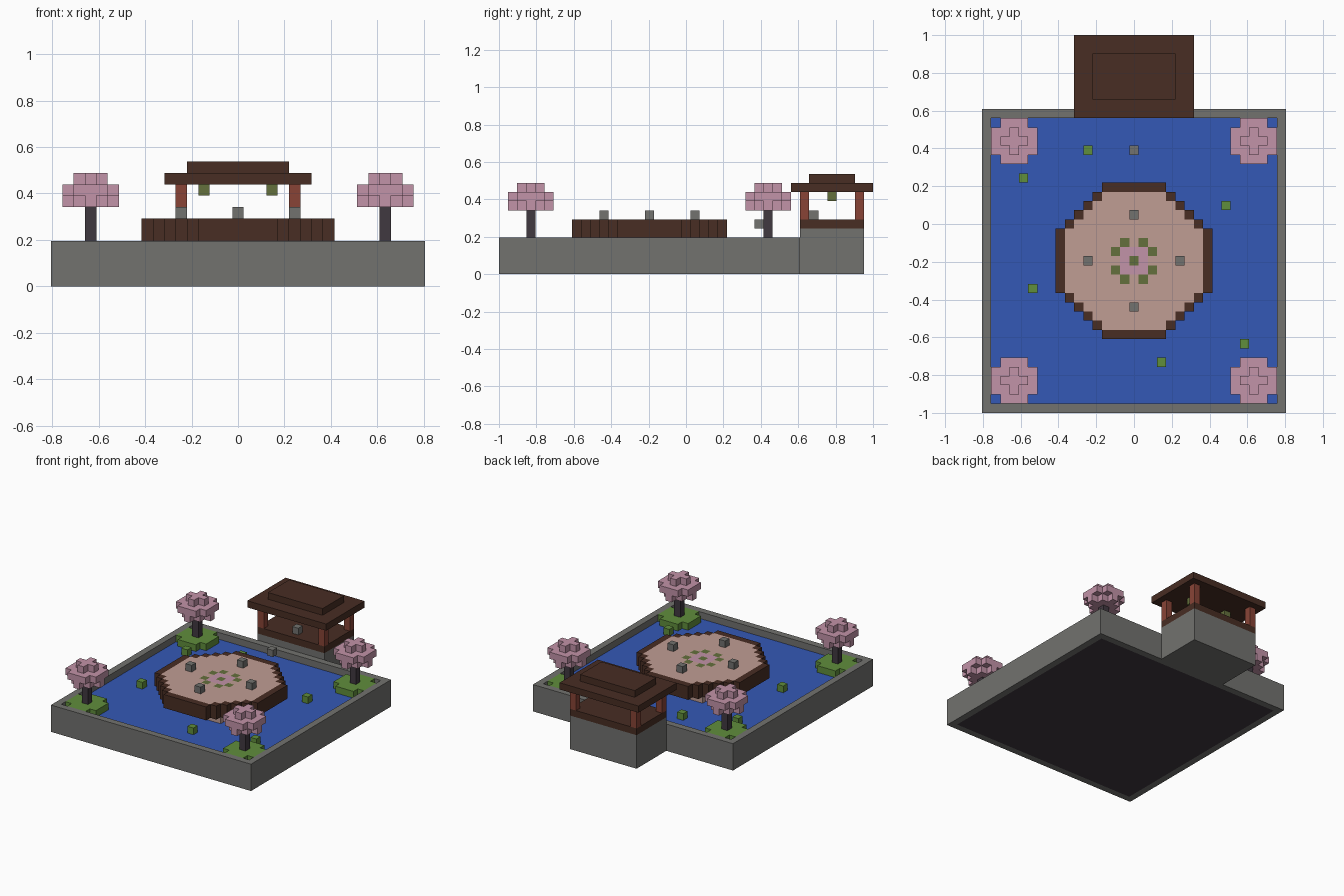
import bpy, bmesh
from mathutils import Vector

V = 2 / 41            # edge of one block
MID = 16              # block row through the middle of the pond

if "Cube" in bpy.data.objects:
    bpy.data.objects.remove(bpy.data.objects["Cube"], do_unlink=True)


def material(name, rgb):
    """Flat colour given as 0-255 sRGB, stored linear."""
    lin = [c / 3294 if c < 11 else ((c / 255 + 0.055) / 1.055) ** 2.4 for c in rgb]
    m = bpy.data.materials.new(name)
    m.use_nodes = True
    m.diffuse_color = (*lin, 1)
    bsdf = m.node_tree.nodes["Principled BSDF"]
    bsdf.inputs["Base Color"].default_value = (*lin, 1)
    bsdf.inputs["Roughness"].default_value = 0.9
    return m


STONE = material("stone grey", (114, 114, 111))
DARK = material("dark bark", (64, 56, 64))
WATER = material("water blue", (52, 88, 182))
BROWN = material("dark brown wood", (72, 45, 35))
TAN = material("pale tan floor", (192, 157, 148))
PINK = material("blossom pink", (194, 147, 168))
GRASS = material("grass green", (96, 142, 60))
OLIVE = material("olive green", (100, 112, 60))
RED = material("red timber", (136, 68, 54))

SIDES = [Vector(d) for d in
         ((1, 0, 0), (-1, 0, 0), (0, 1, 0), (0, -1, 0), (0, 0, 1), (0, 0, -1))]


def place(p):
    """Block coordinates to model space."""
    return Vector((p[0] * V, (p[1] + 0.5) * V - 1, (p[2] + 0.5) * V))


def finish(name, bm, mats):
    me = bpy.data.meshes.new(name)
    bm.to_mesh(me)
    bm.free()
    for m in mats:
        me.materials.append(m)
    ob = bpy.data.objects.new(name, me)
    bpy.context.collection.objects.link(ob)
    return ob


def blocks(name, cells, mats, rule=None):
    """Outer skin of a set of blocks; rule(cell, side) picks the material."""
    bm = bmesh.new()
    cells = set(cells)
    for c in cells:
        for d in SIDES:
            if tuple(int(a + b) for a, b in zip(c, d)) in cells:
                continue
            u = Vector((d.y, d.z, d.x))
            w = d.cross(u)
            mid = Vector(c) + d / 2
            corners = [mid + (u * a + w * b) / 2
                       for a, b in ((-1, -1), (1, -1), (1, 1), (-1, 1))]
            face = bm.faces.new([bm.verts.new(place(p)) for p in corners])
            face.material_index = rule(c, d) if rule else 0
    bmesh.ops.remove_doubles(bm, verts=bm.verts, dist=V / 100)
    return finish(name, bm, mats)


def box(name, mat, xs, ys, zs):
    """Cuboid covering inclusive block ranges."""
    lo, hi = [place(p) for p in zip(xs, ys, zs)]
    size = hi - lo + Vector((V, V, V))
    bm = bmesh.new()
    bmesh.ops.create_cube(bm, size=1)
    bmesh.ops.scale(bm, vec=size, verts=bm.verts)
    bmesh.ops.translate(bm, vec=(lo + hi) / 2, verts=bm.verts)
    return finish(name, bm, [mat])


def block(name, mat, x, y, z):
    return box(name, mat, (x, x), (y, y), (z, z))


def layer(z, inside, reach=8, cx=0, cy=MID):
    """Cells of one level whose offset from the centre passes the test."""
    span = range(-reach, reach + 1)
    return [(cx + i, cy + j, z) for i in span for j in span
            if inside(abs(i), abs(j))]


# Pond: stone walls, dark floor and water
for side, label in ((-1, "right"), (1, "left")):
    box(label + "_wall", STONE, (side * 16, side * 16), (0, 32), (0, 3))
box("front_wall", STONE, (-15, 15), (0, 0), (0, 3))
box("back_wall", STONE, (-15, 15), (32, 32), (0, 3))
box("pond_floor", DARK, (-15, 15), (1, 31), (0, 0))
box("water", WATER, (-15, 15), (1, 31), (1, 2))

# Lily pads
for x, y in ((-5, 28), (-12, 25), (10, 22), (-11, 13), (12, 7), (3, 5)):
    block("lily_pad", GRASS, x, y, 3)


# Octagonal platform with a wooden rim and a flower inlay
def platform_colour(c, d):
    i, j = abs(c[0]), abs(c[1] - MID)
    if d.z < 1 or max(i, j) > 7 or i + j > 10:
        return 0
    if (i, j) in ((0, 0), (1, 2), (2, 1)):
        return 3
    return 2 if max(i, j) < 2 else 1


deck = [c for z in (4, 5) for c in layer(z, lambda i, j: i + j <= 11)]
blocks("platform", deck, [BROWN, TAN, PINK, OLIVE], platform_colour)
blocks("platform_base", layer(3, lambda i, j: i + j <= 10, reach=6), [TAN])
for x, y in ((5, 0), (-5, 0), (0, 5), (0, -5)):
    block("platform_lantern", STONE, x, MID + y, 6)

# Blossom trees on corner islands
for x in (-13, 13):
    for y in (3, 29):
        blocks("island", layer(3, lambda i, j: i + j < 4, 2, x, y), [GRASS])
        box("trunk", DARK, (x, x), (y, y), (4, 6))
        crown = (layer(7, lambda i, j: i + j < 3, 2, x, y)
                 + layer(8, lambda i, j: i + j < 4, 2, x, y)
                 + layer(9, lambda i, j: i + j < 2, 2, x, y))
        blocks("blossom_crown", crown, [PINK])

# Pavilion behind the pond
box("pavilion_base", STONE, (-5, 5), (33, 39), (0, 4))
box("pavilion_floor", BROWN, (-5, 5), (33, 39), (5, 5))
for x in (-5, 5):
    for y in (33, 39):
        box("pavilion_post", RED, (x, x), (y, y), (6, 8))
box("roof_eaves", BROWN, (-6, 6), (32, 40), (9, 9))
box("roof_top", BROWN, (-4, 4), (34, 38), (10, 10))
for x in (-3, 3):
    block("hanging_lantern", OLIVE, x, 36, 8)
block("pavilion_seat", STONE, 0, 34, 6)
block("floating_step", STONE, 0, 28, 5)
